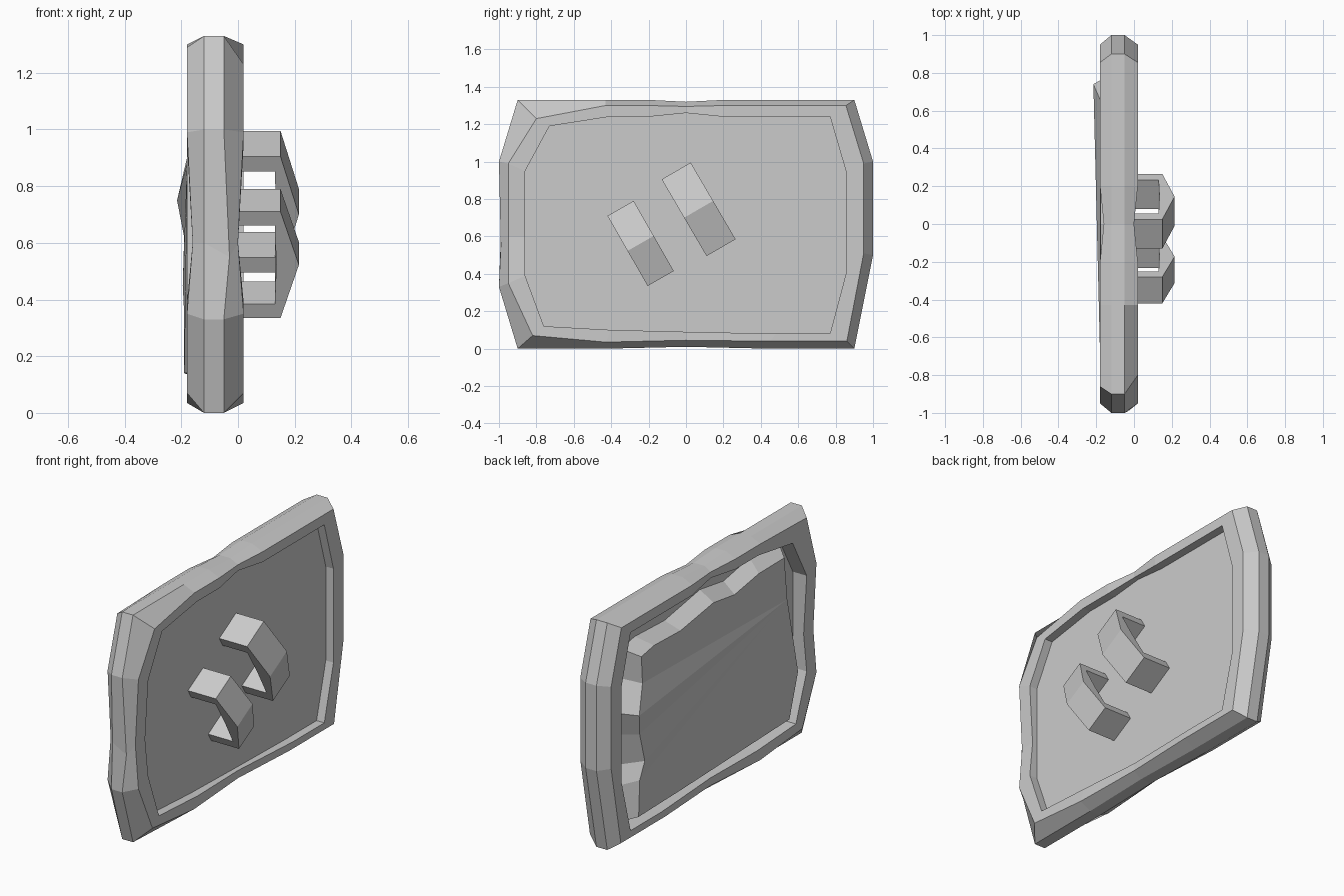
import bpy, bmesh
from mathutils import Vector

if "Cube" in bpy.data.objects:
    bpy.data.objects.remove(bpy.data.objects["Cube"])

# Matching outlines in (y, z): outer edge, rim face, inner opening
OUTER = [(-1, 1), (-.9, 1.33), (-.43, 1.33), (-.2, 1.33), (0, 1.32), (.2, 1.33),
         (.9, 1.33), (1, 1), (1, .5), (.9, 0), (.45, 0), (0, .01), (-.43, 0),
         (-.9, 0), (-1, .33), (-.99, .6)]
FACE = [(-.95, .99), (-.8, 1.23), (-.43, 1.3), (-.2, 1.3), (0, 1.295), (.2, 1.3),
        (.855, 1.3), (.95, .99), (.95, .51), (.86, .04), (.45, .04), (0, .045),
        (-.43, .035), (-.82, .07), (-.95, .35), (-.95, .6)]
INNER = [(-.86, .95), (-.73, 1.19), (-.41, 1.24), (-.2, 1.24), (0, 1.26), (.2, 1.24),
         (.77, 1.24), (.855, .95), (.855, .4), (.77, .08), (.48, .08), (0, .09),
         (-.4, .1), (-.76, .12), (-.86, .39), (-.86, .6)]
PINCH = {4: .02, 11: .02, 15: .02}   # worn spots where the rim is thinner


def loft(name, rings, closed=False, caps=False):
    """Join rings of 3D points into a flat-shaded mesh."""
    bm = bmesh.new()
    vs = [[bm.verts.new(p) for p in r] for r in rings]
    n = len(vs[0])
    pairs = list(zip(vs, vs[1:])) + ([(vs[-1], vs[0])] if closed else [])
    for a, b in pairs:
        for i in range(n):
            j = (i + 1) % n
            bm.faces.new((a[i], a[j], b[j], b[i]))
    if caps:
        bm.faces.new(vs[0])
        bm.faces.new(vs[-1])
    bmesh.ops.recalc_face_normals(bm, faces=bm.faces)
    me = bpy.data.meshes.new(name)
    bm.to_mesh(me)
    bm.free()
    ob = bpy.data.objects.new(name, me)
    bpy.context.collection.objects.link(ob)
    return ob


def ring(x, outline, pinch=0):
    return [(x + pinch * PINCH.get(i, 0), y, z) for i, (y, z) in enumerate(outline)]


# Rim
BACK = list(FACE)
BACK[1] = (-.86, 1.29)
dent = ring(-.05, OUTER)
dent[15] = (-.03, -.99, .55)
loft("rim", [ring(-.04, INNER), ring(.02, INNER, -1), ring(.02, FACE, -1), dent,
             ring(-.12, OUTER), ring(-.18, BACK, 1), ring(-.18, INNER, 1),
             ring(-.08, INNER)], closed=True)

# Front panel, tucked slightly into the rim
wide = [(y * 1.01, .665 + (z - .665) * 1.01) for y, z in INNER]
loft("panel", [ring(-.03, wide), ring(-.09, wide)], caps=True)

# Ragged backing sheet: (x, y, z) edge, fanned from one corner
edge = [(-.18, -.68, .88), (-.175, -.66, 1.13), (-.178, -.42, 1.13), (-.175, -.2, 1.09),
        (-.178, 0, 1.12), (-.175, .3, 1.07), (-.178, .55, 1.08), (-.18, .67, 1.06),
        (-.18, .66, .9), (-.215, .74, .75), (-.19, .7, .62), (-.195, .66, .45),
        (-.19, .7, .35), (-.19, .71, .14), (-.18, .3, .14), (-.18, -.7, .17),
        (-.18, -.78, .42)]
mid = Vector((0, 0, .65))
base = []
for x, y, z in edge:
    y2, z2 = y * 1.1, mid.z + (z - mid.z) * 1.12
    base.append((-.085, max(-.85, min(.84, y2)), max(.1, min(1.22, z2))))
sheet = loft("backing_sheet", [base, edge])
bm = bmesh.new()
bm.from_mesh(sheet.data)
bm.verts.ensure_lookup_table()
n = len(edge)
for i in range(1, n - 1):
    bm.faces.new([bm.verts[n + k] for k in (0, i, i + 1)])
bmesh.ops.recalc_face_normals(bm, faces=bm.faces)
bm.to_mesh(sheet.data)
bm.free()


# Angled grips: an arch profile swept across its width
def grip(name, start, along, across):
    s, u, w = (Vector((0, *v)) for v in (start, along, across))
    prof = [(0, -.04), (0, .15), (.5, .215), (1, .15), (1, -.04),
            (.87, -.04), (.87, .13), (.5, .135), (.13, .13), (.13, -.04)]
    side = [s + u * t + Vector((x, 0, 0)) for t, x in prof]
    loft(name, [side, [p + w for p in side]], caps=True)


grip("lower_grip", (-.42, .71), (.215, -.375), (.14, .08))
grip("upper_grip", (-.13, .905), (.24, -.41), (.155, .09))
